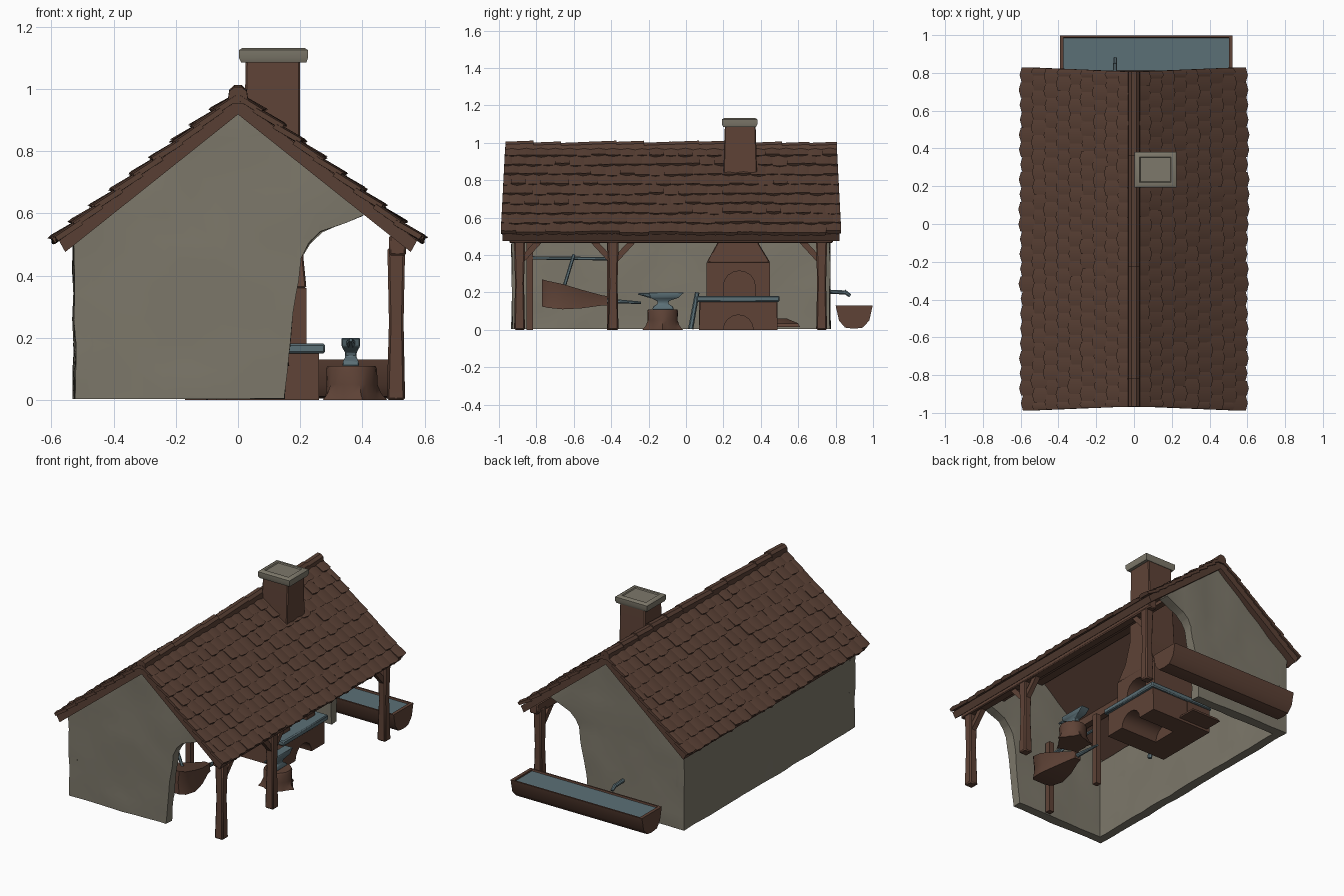
import bpy, bmesh, math, random
from mathutils import Vector, noise

if "Cube" in bpy.data.objects:
    bpy.data.objects.remove(bpy.data.objects["Cube"])

random.seed(4)

def material(name, rgb):
    m = bpy.data.materials.new(name)
    m.diffuse_color = (*rgb, 1)
    m.use_nodes = True
    m.node_tree.nodes["Principled BSDF"].inputs["Base Color"].default_value = m.diffuse_color
    return m

WOOD = material("brown wood and clay", (0.112, 0.055, 0.037))
ROOF = material("roof tile brown", (0.098, 0.050, 0.034))
WALL = material("grey plaster", (0.205, 0.188, 0.145))
STEEL = material("blue grey steel", (0.105, 0.160, 0.182))

def finish(name, bm, mat, bevel=0.0):
    bmesh.ops.recalc_face_normals(bm, faces=bm.faces)
    me = bpy.data.meshes.new(name)
    bm.to_mesh(me)
    bm.free()
    ob = bpy.data.objects.new(name, me)
    bpy.context.collection.objects.link(ob)
    me.materials.append(mat)
    if bevel:
        b = ob.modifiers.new("soft edges", 'BEVEL')
        b.width, b.segments = bevel, 1
    return ob

def loft(bm, rings):
    """Skin a list of equal-length closed rings and cap both ends."""
    vs = [[bm.verts.new(p) for p in r] for r in rings]
    n = len(vs[0])
    for a, b in zip(vs, vs[1:]):
        for i in range(n):
            bm.faces.new((a[i], a[(i + 1) % n], b[(i + 1) % n], b[i]))
    bm.faces.new(vs[0][::-1])
    bm.faces.new(vs[-1])

def place(axis, p, t):
    return (t, p[0], p[1]) if axis == 'x' else (p[0], t, p[1])

def prism(name, pts, axis, a, b, mat, bevel=0.0):
    bm = bmesh.new()
    loft(bm, [[place(axis, p, t) for p in pts] for t in (a, b)])
    return finish(name, bm, mat, bevel)

def rect(x0, x1, y0, y1, z):
    return [(x0, y0, z), (x1, y0, z), (x1, y1, z), (x0, y1, z)]

def stack(name, levels, mat, bevel=0.0):
    """Tapered block from levels of (x0, x1, y0, y1, z)."""
    bm = bmesh.new()
    loft(bm, [rect(*l) for l in levels])
    return finish(name, bm, mat, bevel)

def box(name, x0, x1, y0, y1, z0, z1, mat, bevel=0.0):
    return stack(name, [(x0, x1, y0, y1, z0), (x0, x1, y0, y1, z1)], mat, bevel)

def rod(name, path, mat, radii, sides=8):
    """Tube between points; radii holds one value per point."""
    bm = bmesh.new()
    d = (Vector(path[-1]) - Vector(path[0])).normalized()
    q = d.to_track_quat('Z', 'Y')
    rings = []
    for p, r in zip(path, radii):
        angs = [2 * math.pi * (k + 0.5) / sides for k in range(sides)]
        rings.append([Vector(p) + q @ Vector((r * math.cos(a), r * math.sin(a), 0)) for a in angs])
    loft(bm, rings)
    return finish(name, bm, mat)

def roughen(ob, amount):
    """Cut a wall into a grid and give it a hand-plastered wobble."""
    bm = bmesh.new()
    bm.from_mesh(ob.data)
    for axis in range(3):
        for k in range(-12, 13):
            co, no = Vector(), Vector()
            co[axis], no[axis] = k * 0.083 + 0.011, 1
            bmesh.ops.bisect_plane(bm, geom=bm.verts[:] + bm.edges[:] + bm.faces[:], plane_co=co, plane_no=no)
    for v in bm.verts:
        v.co += noise.noise_vector(v.co * 7) * amount
        v.co.z = max(v.co.z, 0.004)
    bm.to_mesh(ob.data)
    bm.free()

# plastered walls: two gables with a curved cut and the closed long side
gable = [(-0.527, 0), (0.15, 0), (0.158, 0.15), (0.175, 0.28), (0.195, 0.38), (0.205, 0.46), (0.23, 0.505),
         (0.27, 0.54), (0.33, 0.565), (0.40, 0.595), (0.40, 0.615), (0, 0.935), (-0.527, 0.51)]
for n, a, b in (("front_wall", -0.93, -0.87), ("back_wall", 0.71, 0.77)):
    roughen(prism(n, gable, 'y', a, b, WALL), 0.010)
roughen(box("long_wall", -0.527, -0.47, -0.93, 0.77, 0, 0.51, WALL), 0.010)

# roof decks, flaring slightly toward the eaves
RIDGE, SLOPE, YC = 0.968, 0.80, -0.08
for s, n in ((-1, "left_roof_deck"), (1, "right_roof_deck")):
    bm = bmesh.new()
    loft(bm, [[(0, YC + e * 0.878, RIDGE + 0.004), (s * 0.575, YC + e * 0.9, RIDGE + 0.004 - SLOPE * 0.575),
               (s * 0.555, YC + e * 0.9, 0.476),
               (0, YC + e * 0.878, 0.918)] for e in (-1, 1)])
    finish(n, bm, ROOF)

# overlapping curved tiles, staggered from course to course
ROWS, COLS, HALF = 9, 23, 0.885
ang = math.atan(SLOPE)
step, tw = 0.743 / ROWS, 2 * HALF / COLS
for s, n in ((-1, "left_roof_tiles"), (1, "right_roof_tiles")):
    bm = bmesh.new()
    down = Vector((s * math.cos(ang), 0, -math.sin(ang)))
    up = Vector((s * math.sin(ang), 0, math.cos(ang)))
    for i in range(ROWS):
        flare = 1 + 0.026 * (i + 1) / ROWS
        shift = 0.5 * (i % 2)
        for j in range(COLS + (i % 2)):
            y0 = max(-HALF, -HALF + (j - shift) * tw)
            y1 = min(HALF, -HALF + (j + 1 - shift) * tw)
            jit, lift = random.uniform(-0.008, 0.006), random.uniform(0.007, 0.016)
            rings = []
            for end in (0, 1):
                ring = []
                for th, order in ((-0.004, (0, 0.5, 1)), (0.013, (1, 0.5, 0))):
                    for f in order:
                        bow = 0.006 if f == 0.5 else 0
                        t = (i + end) * step + (jit + bow * 1.5 if end else -0.02)
                        h = end * lift + th + (bow if th > 0 else 0)
                        p = Vector((0, YC + flare * (y0 + (y1 - y0) * f), RIDGE))
                        ring.append(p + down * max(t, 0) + up * h)
                rings.append(ring)
            loft(bm, rings)
    finish(n, bm, ROOF)

# ridge caps
bm = bmesh.new()
for k in range(12):
    y, z = -0.965 + k * 0.1475, random.uniform(-0.005, 0.003)
    sec = [(-0.034, 0.95), (-0.028, 0.99), (-0.012, 1.004), (0.012, 1.004), (0.028, 0.99), (0.034, 0.95)]
    loft(bm, [[(x, y + d, h + z + l) for x, h in sec] for d, l in ((0, 0), (0.15, 0.006))])
finish("ridge_caps", bm, ROOF)

# roof timbers
box("ridge_beam", -0.025, 0.025, -0.9, 0.74, 0.87, 0.93, WOOD)
for s, n in ((-1, "left"), (1, "right")):
    box(n + "_purlin", s * 0.29 - 0.02, s * 0.29 + 0.02, -0.9, 0.74, 0.65, 0.70, WOOD)
box("eave_beam", 0.485, 0.54, -0.945, 0.785, 0.465, 0.53, WOOD, 0.006)

# open-side posts with angled braces
for i, y in enumerate((-0.89, -0.39, 0.725)):
    stack(f"post_{i}", [(0.478, 0.537, y - 0.029, y + 0.029, 0), (0.485, 0.532, y - 0.024, y + 0.024, 0.25),
                        (0.48, 0.537, y - 0.03, y + 0.03, 0.49)], WOOD, 0.007)
    for d in ((1,), (-1, 1), (-1,))[i]:
        rod(f"brace_{i}_{d}", [(0.508, y, 0.36), (0.508, y + d * 0.11, 0.48)], WOOD, (0.022, 0.022), 4)

# forge hearth with arched ash opening
def arch(yc, r, z0, zt, n=8):
    return [(yc + r * math.cos(math.pi * k / n), z0 + (zt - z0) * math.sin(math.pi * k / n)) for k in range(n + 1)]

hearth = [(0.07, 0), (0.075, 0.15), (0.485, 0.15), (0.49, 0)] + arch(0.28, 0.08, 0, 0.08)
prism("hearth_front", hearth, 'x', 0.0, 0.26, WOOD)
box("hearth_back", -0.17, 0.0, 0.07, 0.49, 0, 0.15, WOOD)
box("hearth_slab", -0.18, 0.28, 0.055, 0.50, 0.15, 0.182, STEEL, 0.006)

# hood with arched fire opening, tapering into the chimney
hood = [(0.11, 0.18), (0.11, 0.36), (0.45, 0.36), (0.45, 0.18), (0.37, 0.18)] + arch(0.285, 0.085, 0.235, 0.315) + [(0.20, 0.18)]
prism("hood_front", hood, 'x', 0.06, 0.22, WOOD)
box("hood_back", -0.1, 0.06, 0.11, 0.45, 0.18, 0.36, WOOD)
stack("chimney", [(-0.1, 0.22, 0.11, 0.45, 0.36), (0.0, 0.21, 0.165, 0.39, 0.46), (0.01, 0.2, 0.195, 0.385, 0.6),
                  (0.02, 0.2, 0.2, 0.38, 0.85), (0.025, 0.2, 0.208, 0.372, 1.1)], WOOD, 0.005)
stack("chimney_cap", [(0.01, 0.22, 0.198, 0.375, 1.085), (0.003, 0.225, 0.192, 0.382, 1.1),
                      (0.003, 0.225, 0.192, 0.382, 1.125), (0.015, 0.213, 0.204, 0.37, 1.132),
                      (0.03, 0.197, 0.22, 0.356, 1.132), (0.034, 0.193, 0.224, 0.352, 1.126)], WALL)

# stump with flared roots, and the anvil on it
bm = bmesh.new()
rings = []
for z, r, f in ((0, 0.088, 0.3), (0.02, 0.083, 0.16), (0.05, 0.08, 0.04), (0.1, 0.082, 0), (0.11, 0.077, 0)):
    ring = []
    for k in range(20):
        a = 2 * math.pi * k / 20
        q = r * (1 + f * max(0, math.cos(5 * a)))
        ring.append((0.365 + q * math.cos(a), -0.125 + q * math.sin(a), z))
    rings.append(ring)
loft(bm, rings)
finish("anvil_stump", bm, WOOD)
stack("anvil", [(0.335, 0.39, -0.18, -0.065, 0.11), (0.338, 0.387, -0.175, -0.07, 0.125),
                (0.345, 0.38, -0.15, -0.095, 0.14), (0.343, 0.382, -0.155, -0.09, 0.155),
                (0.333, 0.392, -0.19, -0.04, 0.172), (0.333, 0.392, -0.2, -0.01, 0.2)], STEEL, 0.003)
rod("anvil_horn", [(0.3625, -0.185, 0.183), (0.3625, -0.255, 0.193)], STEEL, (0.016, 0.005))

# bellows: leaf-shaped boards narrowing to a nozzle
bm = bmesh.new()
rings = []
for y, w, zl, zh in ((-0.77, 0.05, 0.125, 0.27), (-0.74, 0.075, 0.118, 0.262), (-0.66, 0.085, 0.11, 0.245),
                     (-0.56, 0.065, 0.115, 0.215), (-0.45, 0.028, 0.13, 0.185), (-0.42, 0.022, 0.13, 0.18)):
    m = (zl + zh) / 2
    rings.append([(0.08 + u * w, y, z) for u, z in
                  ((-1, zl), (1, zl), (0.85, m), (1, zh), (-1, zh), (-0.85, m))])
loft(bm, rings)
finish("bellows", bm, WOOD)
rod("bellows_nozzle", [(0.08, -0.42, 0.155), (0.08, -0.24, 0.145)], STEEL, (0.014, 0.007))
rod("bellows_lever", [(-0.04, -0.6, 0.4), (0.08, -0.655, 0.22)], STEEL, (0.009, 0.009), 6)
rod("bellows_rail", [(-0.05, -0.85, 0.385), (-0.05, -0.39, 0.38)], STEEL, (0.009, 0.009), 6)
for i, y in enumerate((-0.835, -0.405)):
    box(f"bellows_post_{i}", -0.07, -0.035, y - 0.017, y + 0.017, 0, 0.47, WOOD)

# loose tongs and charcoal by the hearth
rod("leaning_tongs", [(-0.1, 0.025, 0.005), (-0.1, 0.06, 0.2)], STEEL, (0.014, 0.012), 6)
stack("charcoal_pile", [(-0.15, 0.06, 0.49, 0.61, 0.015), (-0.14, 0.05, 0.49, 0.6, 0.035),
                        (-0.09, 0.0, 0.49, 0.54, 0.06)], WOOD)

# water trough behind the building, with spout
outer = [(0.80, 0.13), (0.818, 0.05), (0.85, 0.012), (0.9, 0.006), (0.945, 0.012), (0.98, 0.05), (0.998, 0.13)]
inner = [(0.988, 0.13), (0.97, 0.05), (0.9, 0.02), (0.828, 0.05), (0.81, 0.13)]
prism("trough_shell", outer + inner, 'x', -0.385, 0.515, WOOD)
for n, a, b in (("left", -0.392, -0.372), ("right", 0.502, 0.522)):
    prism(f"trough_{n}_end", outer, 'x', a, b, WOOD)
box("trough_water", -0.375, 0.505, 0.808, 0.99, 0.1, 0.12, STEEL)
rod("spout", [(-0.1, 0.74, 0.205), (-0.1, 0.85, 0.2)], STEEL, (0.012, 0.012))
rod("spout_tip", [(-0.1, 0.845, 0.206), (-0.1, 0.878, 0.182)], STEEL, (0.012, 0.01))

# smooth shading with sharp edges kept
for ob in bpy.context.scene.objects:
    ob.select_set(True)
    bpy.context.view_layer.objects.active = ob
bpy.ops.object.shade_smooth_by_angle(angle=math.radians(35))
